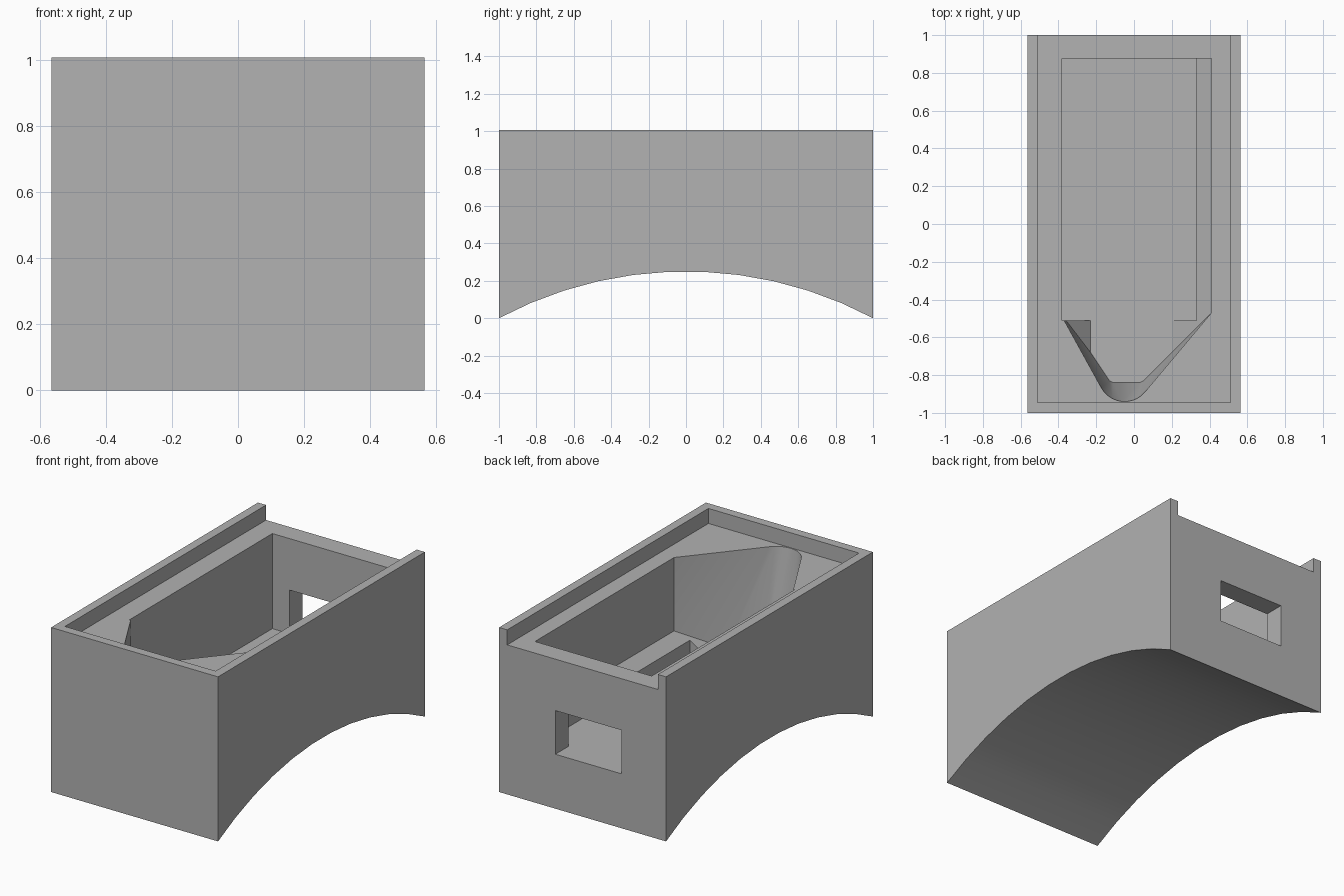
import bpy, bmesh, math

cube = bpy.data.objects.get("Cube")
if cube:
    bpy.data.objects.remove(cube, do_unlink=True)

grey = bpy.data.materials.new("plain_grey")
grey.use_nodes = True
grey.diffuse_color = (0.445, 0.445, 0.445, 1)
grey.node_tree.nodes["Principled BSDF"].inputs["Base Color"].default_value = grey.diffuse_color

HALF_W, TOP, LEDGE, FLOOR, BACK = 0.565, 1.007, 0.915, 0.333, 0.875


def finish(name, bm):
    bmesh.ops.recalc_face_normals(bm, faces=bm.faces)
    mesh = bpy.data.meshes.new(name)
    bm.to_mesh(mesh)
    bm.free()
    mesh.materials.append(grey)
    obj = bpy.data.objects.new(name, mesh)
    bpy.context.collection.objects.link(obj)
    return obj


def block(name, x0, x1, y0, y1, z0, z1):
    bm = bmesh.new()
    bmesh.ops.create_cube(bm, size=1)
    for v in bm.verts:
        v.co = (x0 if v.co.x < 0 else x1,
                y0 if v.co.y < 0 else y1,
                z0 if v.co.z < 0 else z1)
    return finish(name, bm)


def hull(name, points):
    bm = bmesh.new()
    for p in points:
        bm.verts.new(p)
    res = bmesh.ops.convex_hull(bm, input=bm.verts)
    loose = {g for g in res["geom_interior"] + res["geom_unused"]
             if isinstance(g, bmesh.types.BMVert)}
    bmesh.ops.delete(bm, geom=list(loose), context='VERTS')
    bmesh.ops.dissolve_limit(bm, angle_limit=0.01, verts=bm.verts, edges=bm.edges)
    return finish(name, bm)


# Body: side profile with an arched underside, extruded across the width
radius = 2.125
half_angle = math.asin(1 / radius)
segments = 11
profile = [(-1, TOP)]
for i in range(segments + 1):
    a = half_angle * (2 * i / segments - 1)
    profile.append((radius * math.sin(a), radius * math.cos(a) - radius + 0.25))
profile.append((1, TOP))
bm = bmesh.new()
face = bm.faces.new([bm.verts.new((-HALF_W, y, z)) for y, z in profile])
ext = bmesh.ops.extrude_face_region(bm, geom=[face])
bmesh.ops.translate(bm, vec=(2 * HALF_W, 0, 0),
                    verts=[g for g in ext["geom"] if isinstance(g, bmesh.types.BMVert)])
body = finish("arched_body", bm)

# Shallow lid recess, open at the back
recess = block("lid_recess_cutter", -0.51, 0.51, -0.945, 1.1, LEDGE, 1.2)

# Hull-shaped cavity with a rounded bow and chamfered floor edges
bow = [(-0.05 + 0.14 * math.cos(math.radians(a)), -0.80 + 0.14 * math.sin(math.radians(a)))
       for a in [209 + 111 * i / 10 for i in range(11)]]
rim = [(-0.37, BACK), (-0.37, -0.51)] + bow + [(0.41, -0.47), (0.41, BACK)]
shoulder = [(-0.36, BACK), (-0.36, -0.51), (0.41, -0.47), (0.41, BACK)]
keel = [(-0.23, BACK), (-0.23, -0.68), (-0.13, -0.83), (-0.11, -0.84),
        (0.03, -0.84), (0.05, -0.83), (0.2, -0.68), (0.2, BACK)]
points = [(x, y, z) for ring, z in ((rim, 0.96), (rim, LEDGE), (shoulder, 0.466), (keel, FLOOR))
          for x, y in ring]
cavity = hull("bow_cavity_cutter", points)

# Straight-sided pit and the window through the back wall
pit = block("pit_cutter", -0.38, 0.33, -0.51, BACK, FLOOR, 0.96)
window = block("window_cutter", -0.265, 0.184, 0.8, 1.1, FLOOR, 0.6)

for cutter in (recess, cavity, pit, window):
    cutter.hide_render = True
    mod = body.modifiers.new(cutter.name, 'BOOLEAN')
    mod.operation = 'DIFFERENCE'
    mod.solver = 'EXACT'
    mod.object = cutter

# Apply the cuts, then drop the cutters
bpy.ops.object.select_all(action='DESELECT')
body.select_set(True)
bpy.context.view_layer.objects.active = body
for mod in list(body.modifiers):
    bpy.ops.object.modifier_apply(modifier=mod.name)
for cutter in (recess, cavity, pit, window):
    bpy.data.objects.remove(cutter, do_unlink=True)

bpy.ops.object.shade_smooth_by_angle(angle=math.radians(30))
